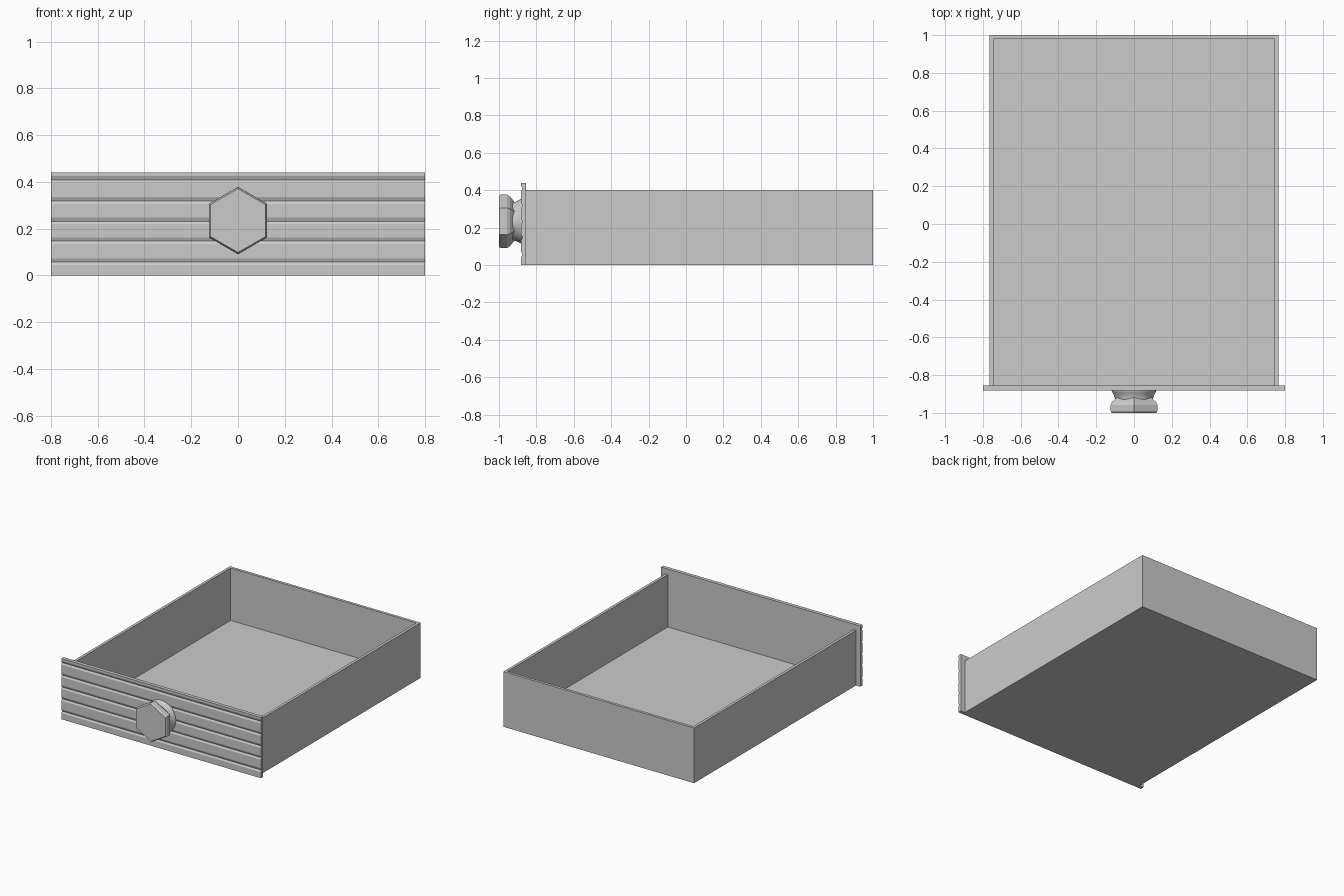
import bpy, bmesh, math

cube = bpy.data.objects.get("Cube")
if cube:
    bpy.data.objects.remove(cube, do_unlink=True)

grey = bpy.data.materials.new("plain grey")
grey.use_nodes = True
COLOUR = (0.6, 0.6, 0.6, 1)
grey.diffuse_color = COLOUR
grey.node_tree.nodes["Principled BSDF"].inputs["Base Color"].default_value = COLOUR


def add_object(name, bm):
    bmesh.ops.recalc_face_normals(bm, faces=bm.faces)
    mesh = bpy.data.meshes.new(name)
    bm.to_mesh(mesh)
    bm.free()
    mesh.materials.append(grey)
    obj = bpy.data.objects.new(name, mesh)
    bpy.context.collection.objects.link(obj)
    return obj


def box(name, low, high):
    bm = bmesh.new()
    bmesh.ops.create_cube(bm, size=1)
    for v in bm.verts:
        v.co = [(a + b) / 2 + c * (b - a) for a, b, c in zip(low, high, v.co)]
    return add_object(name, bm)


def lathe(name, profile, sides, centre_z):
    """Rings of (y, radius) around the y axis, capped at both ends."""
    bm = bmesh.new()
    rings = []
    for y, r in profile:
        angles = [2 * math.pi * i / sides for i in range(sides)]
        rings.append([bm.verts.new((r * math.sin(a), y, centre_z + r * math.cos(a)))
                      for a in angles])
    for a, b in zip(rings, rings[1:]):
        for i in range(sides):
            j = (i + 1) % sides
            bm.faces.new((a[i], a[j], b[j], b[i]))
    bm.faces.new(rings[0])
    bm.faces.new(rings[-1])
    return add_object(name, bm)


# Open tray
HALF, WALL, HEIGHT = 0.765, 0.02, 0.4
FRONT, BACK = -0.855, 1.0
box("drawer_floor", (-HALF + WALL, FRONT, 0), (HALF - WALL, BACK - WALL, WALL))
box("back_wall", (-HALF + WALL, BACK - WALL, 0), (HALF - WALL, BACK, HEIGHT))
for side, name in ((1, "left_wall"), (-1, "right_wall")):
    x0, x1 = sorted((side * HALF, side * (HALF - WALL)))
    box(name, (x0, FRONT, 0), (x1, BACK, HEIGHT))

# Front panel: a grooved side profile stretched across the width
FACE, TOP, DEPTH = -0.881, 0.44, 0.007
outline = [(FRONT, 0), (FACE, 0)]
for z in (0.05, 0.14, 0.225, 0.312, 0.402):
    outline += [(FACE, z - 0.006), (FACE + DEPTH, z + 0.006), (FACE, z + 0.022)]
outline += [(FACE, TOP), (FRONT, TOP)]
bm = bmesh.new()
face = bm.faces.new([bm.verts.new((-0.8, y, z)) for y, z in outline])
extruded = bmesh.ops.extrude_face_region(bm, geom=[face])["geom"]
bmesh.ops.translate(bm, vec=(1.6, 0, 0),
                    verts=[g for g in extruded if isinstance(g, bmesh.types.BMVert)])
add_object("front_panel", bm)

# Knob: chamfered hexagonal head on a round flared neck
KNOB_Z = 0.234
lathe("knob_head", [(-1.0, 0.136), (-0.99, 0.143), (-0.958, 0.144), (-0.94, 0.132),
                    (-0.915, 0.1)], 6, KNOB_Z)
neck = lathe("knob_neck", [(-0.95, 0.1), (-0.92, 0.102), (-0.905, 0.107), (-0.892, 0.114),
                           (-0.885, 0.118), (-0.87, 0.118)], 48, KNOB_Z)
bpy.context.view_layer.objects.active = neck
neck.select_set(True)
bpy.ops.object.shade_smooth_by_angle(angle=math.radians(35))
